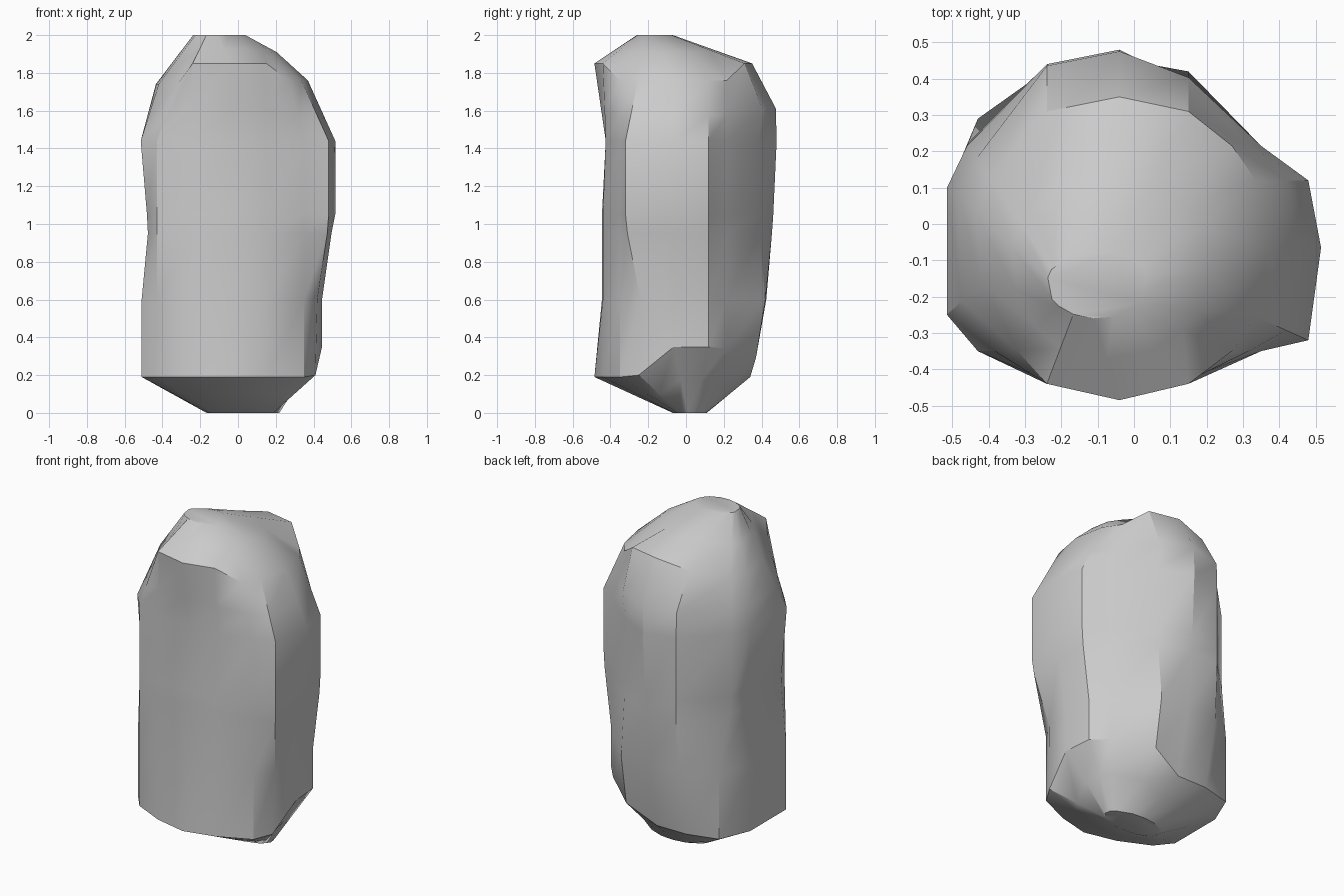
import bpy, bmesh, math

if "Cube" in bpy.data.objects:
    bpy.data.objects.remove(bpy.data.objects["Cube"])

# Body outlines, counter-clockwise from the front left corner
LOWER = [(-.43, -.35), (-.24, -.44), (-.04, -.485), (.15, -.44), (.35, -.35),
         (.42, -.24), (.46, -.065), (.43, .12), (.35, .215), (.15, .42),
         (-.04, .47), (-.24, .44), (-.43, .29), (-.51, .1), (-.51, -.25)]
UPPER = [(-.43, -.35), (-.24, -.44), (-.04, -.485), (.15, -.44), (.35, -.35),
         (.48, -.32), (.515, -.065), (.48, .12), (.35, .215), (.15, .385),
         (-.04, .485), (-.24, .44), (-.46, .215), (-.515, .1), (-.515, -.25)]

# Chipped rim round the top
TOP_RIM = [(-.32, -.35, 1.74), (-.24, -.44, 1.85), (-.04, -.485, 1.85), (.15, -.44, 1.85),
           (.27, -.35, 1.76), (.335, -.255, 1.76), (.37, -.065, 1.76), (.335, .12, 1.76),
           (.27, .215, 1.76), (.15, .31, 1.85), (-.04, .35, 1.85), (-.24, .31, 1.81),
           (-.4, .13, 1.74), (-.435, .03, 1.74), (-.42, -.16, 1.74)]


def clip(v, lo, hi):
    return max(lo, min(hi, v))


def body_ring(z, x0, x1, y0, y1):
    # Blend from the lower to the upper outline, trimmed to a box
    t = clip((z - .6) / .4, 0, 1)
    return [(clip(a[0] + t * (b[0] - a[0]), x0, x1),
             clip(a[1] + t * (b[1] - a[1]), y0, y1), z) for a, b in zip(LOWER, UPPER)]


def oval_ring(z, x0, x1, y0, y1):
    # Oval in a box, with points in the same directions as the outline
    ring = []
    for x, y in UPPER:
        a = math.atan2(y, x)
        ring.append(((x0 + x1) / 2 + math.cos(a) * (x1 - x0) / 2,
                     (y0 + y1) / 2 + math.sin(a) * (y1 - y0) / 2, z))
    return ring


def blend(r, s, t):
    return [tuple(p + t * (q - p) for p, q in zip(a, b)) for a, b in zip(r, s)]


# Chipped rim round the base, raised on the right side
base_rim = body_ring(.19, -.51, .41, -.485, .34)
for i, p in {5: (.41, -.25, .2), 6: (.445, -.065, .35), 7: (.43, .12, .35),
             8: (.35, .215, .34), 9: (.15, .37, .29)}.items():
    base_rim[i] = p

# Shoulder that narrows to the top rim
rim_1 = body_ring(1.44, -.515, .515, -.425, .48)
shoulder = blend(rim_1, TOP_RIM, .42)
for i in range(9, 12):
    x, y, z = shoulder[i]
    shoulder[i] = (x, y + .05, z)

base = oval_ring(0, -.17, .22, -.07, .11)
crown = oval_ring(2, -.24, .04, -.26, -.07)
cap = blend(TOP_RIM, crown, .5)
for i in range(4, 9):
    x, y, z = cap[i]
    cap[i] = (x, y, z + .03)

rings = [
    base,
    blend(base, base_rim, .5),
    base_rim,
    body_ring(.6, -.51, .445, -.445, .425),
    body_ring(.95, -.477, .495, -.445, .455),
    body_ring(1.05, -.482, .515, -.445, .462),
    rim_1,
    shoulder,
    TOP_RIM,
    cap,
    crown,
]

# Rock pillar
bm = bmesh.new()
loops = [[bm.verts.new(p) for p in ring] for ring in rings]
n = len(UPPER)
for a, b in zip(loops, loops[1:]):
    for i in range(n):
        j = (i + 1) % n
        bm.faces.new((a[i], a[j], b[j], b[i]))
bm.faces.new(loops[0][::-1])
bm.faces.new(loops[-1])
bmesh.ops.recalc_face_normals(bm, faces=bm.faces)
mesh = bpy.data.meshes.new("rock_pillar")
bm.to_mesh(mesh)
bm.free()
rock = bpy.data.objects.new("rock_pillar", mesh)
bpy.context.collection.objects.link(rock)
bpy.context.view_layer.objects.active = rock
rock.select_set(True)
bpy.ops.object.shade_smooth_by_angle(angle=math.radians(32))
